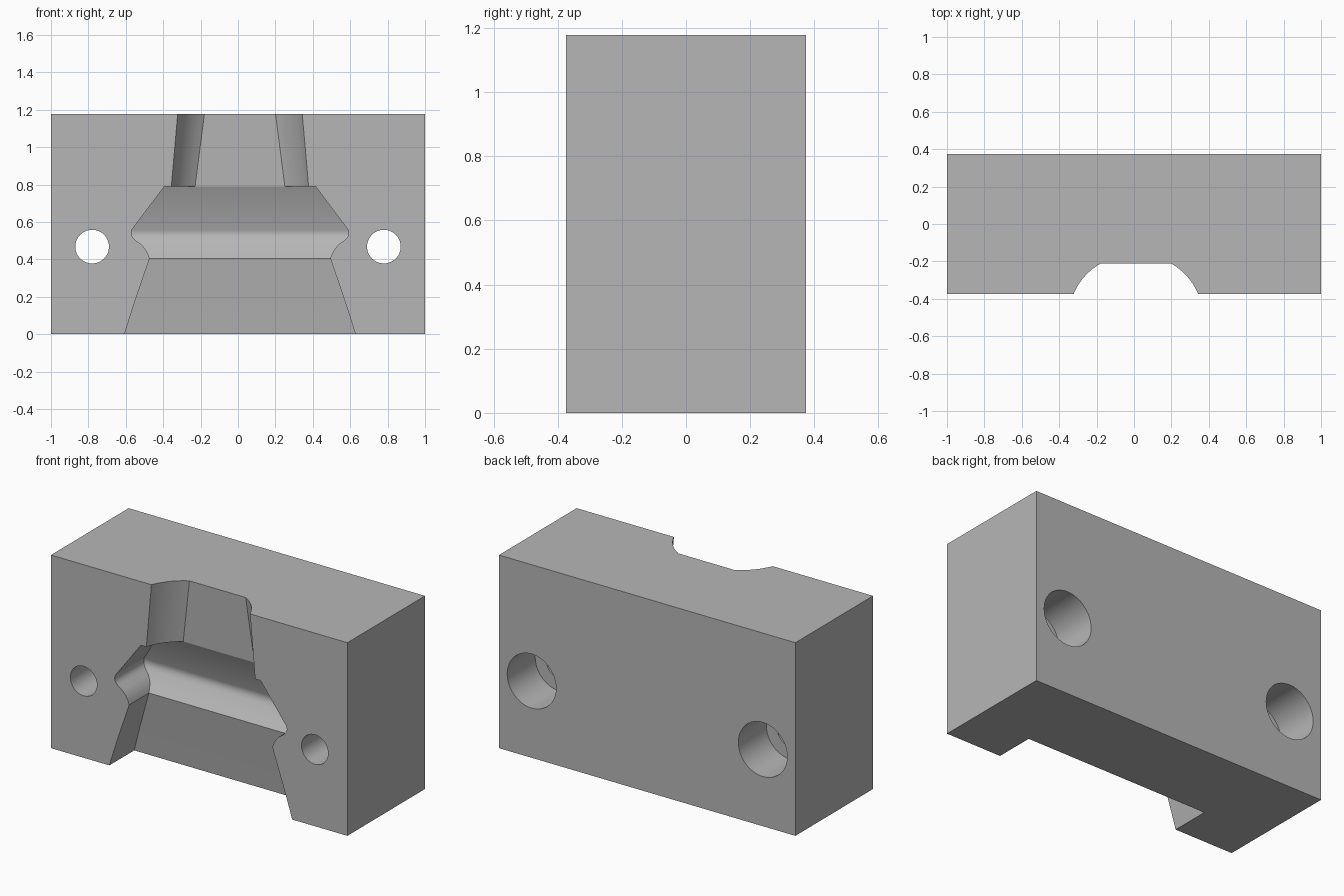
import bpy, bmesh, math
from mathutils import Vector

if "Cube" in bpy.data.objects:
    bpy.data.objects.remove(bpy.data.objects["Cube"])

HALF_Y, HEIGHT = 0.374, 1.178
FRONT = -HALF_Y
CX = 0.0105                      # the cavity sits slightly off centre

steel = bpy.data.materials.new("plain grey")
steel.diffuse_color = (0.47, 0.47, 0.47, 1)
steel.use_nodes = True
steel.node_tree.nodes["Principled BSDF"].inputs["Base Color"].default_value = steel.diffuse_color


def loft(name, rings):
    """Closed solid through a stack of rings with equal point counts."""
    bm = bmesh.new()
    loops = [[bm.verts.new(p) for p in ring] for ring in rings]
    n = len(loops[0])
    for a, b in zip(loops, loops[1:]):
        for i in range(n):
            j = (i + 1) % n
            bm.faces.new((a[i], a[j], b[j], b[i]))
    bm.faces.new(loops[0][::-1])
    bm.faces.new(loops[-1])
    bmesh.ops.recalc_face_normals(bm, faces=bm.faces)
    mesh = bpy.data.meshes.new(name)
    bm.to_mesh(mesh)
    bm.free()
    mesh.materials.append(steel)
    ob = bpy.data.objects.new(name, mesh)
    bpy.context.collection.objects.link(ob)
    return ob


def cylinder(name, x, z, r, y0, y1, n=48):
    angles = [2 * math.pi * i / n for i in range(n)]
    return loft(name, [[(x + r * math.cos(a), y, z + r * math.sin(a))
                        for a in angles] for y in (y0, y1)])


def box_ring(z, w, d):
    return [(CX - w, FRONT - 0.2, z), (CX + w, FRONT - 0.2, z),
            (CX + w, FRONT + d, z), (CX - w, FRONT + d, z)]


def slot_ring(z):
    """Flat-backed channel with curved sides, narrowing upwards."""
    t = (z - 0.79) / (HEIGHT - 0.79)
    outer, inner, depth = 0.367 - 0.034 * t, 0.24 - 0.05 * t, 0.174 - 0.012 * t
    a, b = Vector((outer, 0)), Vector((inner, depth))
    bulge = Vector((depth, outer - inner)).normalized() * 0.018
    side = [a.lerp(b, s / 8) + bulge * 4 * (s / 8) * (1 - s / 8) for s in range(9)]
    side.insert(0, Vector((outer, -0.2)))
    right = [(CX + p.x, FRONT + p.y, z) for p in side]
    left = [(CX - p.x, FRONT + p.y, z) for p in reversed(side)]
    return right + left


def cut(target, cutter):
    mod = target.modifiers.new("cut", 'BOOLEAN')
    mod.operation, mod.solver, mod.object = 'DIFFERENCE', 'EXACT', cutter
    bpy.context.view_layer.objects.active = target
    bpy.ops.object.modifier_apply(modifier=mod.name)
    bpy.data.objects.remove(cutter)


# main block
block = loft("mould_block", [[(-1, FRONT, z), (1, FRONT, z), (1, HALF_Y, z),
                              (-1, HALF_Y, z)] for z in (0, HEIGHT)])

# bell-shaped cavity: height, half width, depth
profile = [(-0.05, 0.632, 0.246), (0, 0.617, 0.24), (0.10, 0.586, 0.228),
           (0.20, 0.553, 0.216), (0.30, 0.519, 0.203), (0.405, 0.483, 0.19),
           (0.43, 0.492, 0.211), (0.455, 0.506, 0.232), (0.48, 0.528, 0.251),
           (0.50, 0.556, 0.265), (0.512, 0.569, 0.273), (0.525, 0.578, 0.279),
           (0.54, 0.581, 0.282), (0.557, 0.579, 0.279), (0.79, 0.404, 0.175)]
cut(block, loft("cavity_cutter", [box_ring(*p) for p in profile]))

# channel from the cavity to the top
cut(block, loft("channel_cutter", [slot_ring(0.77), slot_ring(1.3)]))

# bolt holes with wide recesses at the back
for x in (-0.78, 0.78):
    cut(block, cylinder("bolt_hole_cutter", x, 0.468, 0.09, FRONT - 0.1, 0.2))
    cut(block, cylinder("recess_cutter", x, 0.468, 0.165, HALF_Y - 0.27, HALF_Y + 0.1))

# smooth curves, crisp corners
bpy.ops.object.select_all(action='DESELECT')
block.select_set(True)
bpy.context.view_layer.objects.active = block
bpy.ops.object.shade_smooth_by_angle(angle=math.radians(30))
